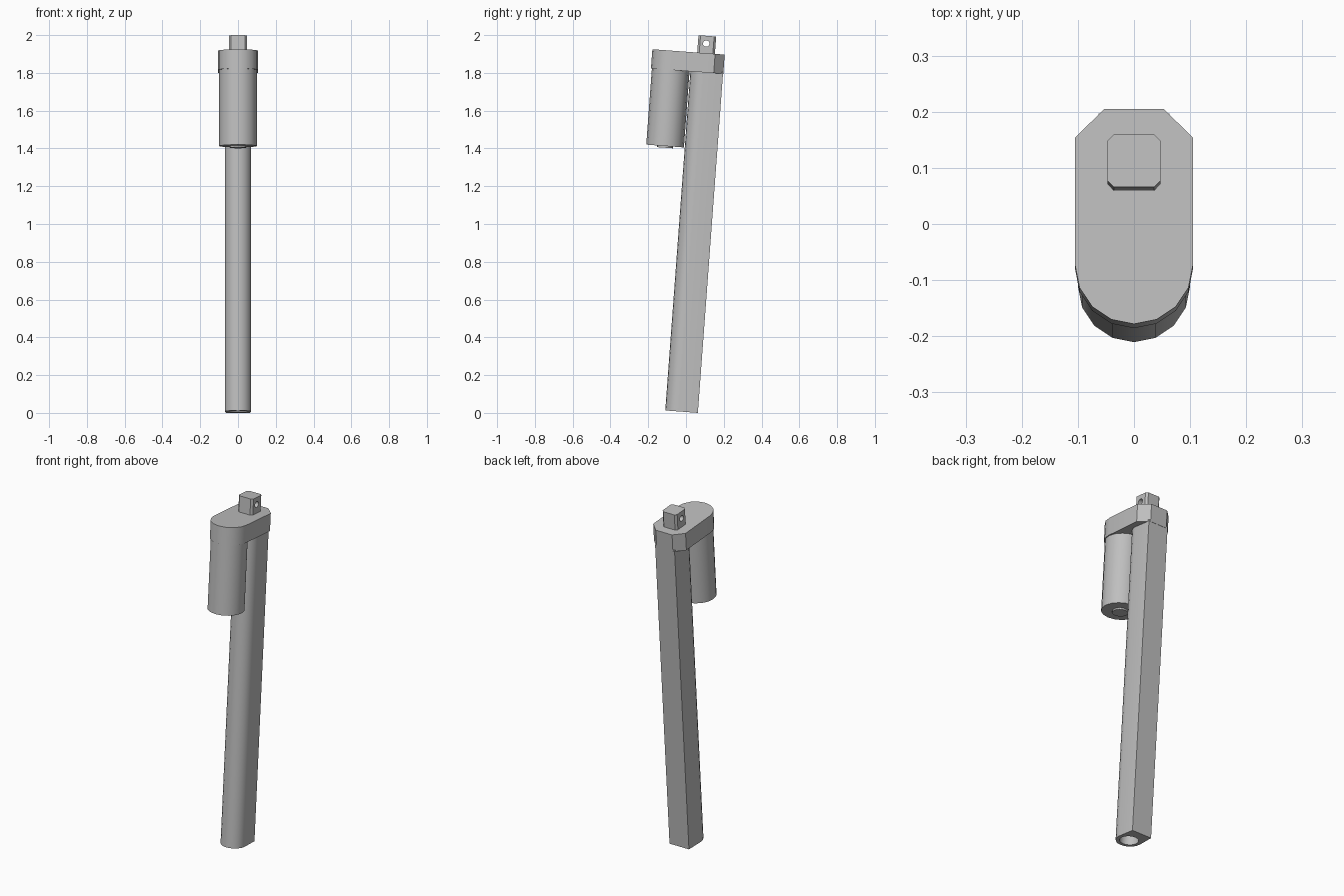
import bpy, bmesh, math
from mathutils import Matrix

cube = bpy.data.objects.get("Cube")
if cube:
    bpy.data.objects.remove(cube, do_unlink=True)

# The whole actuator leans back about the x axis
LEAN = Matrix.Translation((0, -0.0235, 0.0065)) @ Matrix.Rotation(-0.074, 4, 'X')

grey = bpy.data.materials.new("metal_grey")
grey.use_nodes = True
COLOUR = (0.52, 0.52, 0.52, 1)
grey.diffuse_color = COLOUR
grey.node_tree.nodes["Principled BSDF"].inputs["Base Color"].default_value = COLOUR


def arc(radius, cy, start, end, steps):
    """Points on an arc about (0, cy), angles in degrees."""
    return [(radius * math.cos(math.radians(start + (end - start) * i / steps)),
             cy + radius * math.sin(math.radians(start + (end - start) * i / steps)))
            for i in range(steps + 1)]


def prism(name, outline, z0, z1):
    """Extrude a closed outline along z."""
    bm = bmesh.new()
    face = bm.faces.new([bm.verts.new((x, y, z0)) for x, y in outline])
    top = bmesh.ops.extrude_face_region(bm, geom=[face])
    verts = [g for g in top["geom"] if isinstance(g, bmesh.types.BMVert)]
    bmesh.ops.translate(bm, verts=verts, vec=(0, 0, z1 - z0))
    bmesh.ops.recalc_face_normals(bm, faces=bm.faces)
    mesh = bpy.data.meshes.new(name)
    bm.to_mesh(mesh)
    bm.free()
    mesh.materials.append(grey)
    obj = bpy.data.objects.new(name, mesh)
    bpy.context.collection.objects.link(obj)
    return obj


def disc(name, radius, cy, z0, z1, sides=16):
    return prism(name, arc(radius, cy, 0, 360, sides)[:-1], z0, z1)


def cut(obj, cutter):
    """Subtract the cutter, keep the result and drop the cutter."""
    cutter.hide_render = True
    mod = obj.modifiers.new("hole", 'BOOLEAN')
    mod.operation = 'DIFFERENCE'
    mod.solver = 'EXACT'
    mod.object = cutter
    bpy.context.view_layer.update()
    graph = bpy.context.evaluated_depsgraph_get()
    mesh = bpy.data.meshes.new_from_object(obj.evaluated_get(graph))
    obj.modifiers.clear()
    obj.data = mesh
    bpy.data.objects.remove(cutter, do_unlink=True)


# Long tube: round front, squared back, open bore at the bottom
BORE_Y = -0.0165
tube = prism("outer_tube",
             arc(0.07, BORE_Y, 180, 360, 10) + [(0.063, 0.0865), (-0.063, 0.0865)],
             0, 1.81)
cut(tube, disc("bore_cutter", 0.05, BORE_Y, -0.1, 1.75, 20))

# Gearbox: round over the motor, chamfered at the back
MOTOR_Y = -0.191
gearbox = prism("gearbox_housing",
                arc(0.105, MOTOR_Y, 180, 360, 8)
                + [(0.105, 0.037), (0.053, 0.088), (-0.053, 0.088), (-0.105, 0.037)],
                1.80, 1.902)

# Motor can and its bearing boss
motor = disc("motor_can", 0.1, MOTOR_Y, 1.396, 1.81)
boss = disc("motor_boss", 0.042, MOTOR_Y, 1.387, 1.40)

# Mounting lug with chamfered corners and a cross hole
H, C, LUG_Y = 0.047, 0.036, -0.011
lug = prism("mounting_lug",
            [(x, LUG_Y + y) for x, y in
             [(-C, -H), (C, -H), (H, -C), (H, C), (C, H), (-C, H), (-H, C), (-H, -C)]],
            1.89, 1.994)
pin = disc("pin_cutter", 0.017, 0, -0.1, 0.1)
pin.data.transform(Matrix.Translation((0, -0.014, 1.953)) @ Matrix.Rotation(math.pi / 2, 4, 'Y'))
cut(lug, pin)

# Lean every part and smooth the rounds
bpy.ops.object.select_all(action='DESELECT')
for part in (tube, gearbox, motor, boss, lug):
    part.data.transform(LEAN)
    part.select_set(True)
bpy.context.view_layer.objects.active = tube
bpy.ops.object.shade_smooth_by_angle(angle=math.radians(30))
